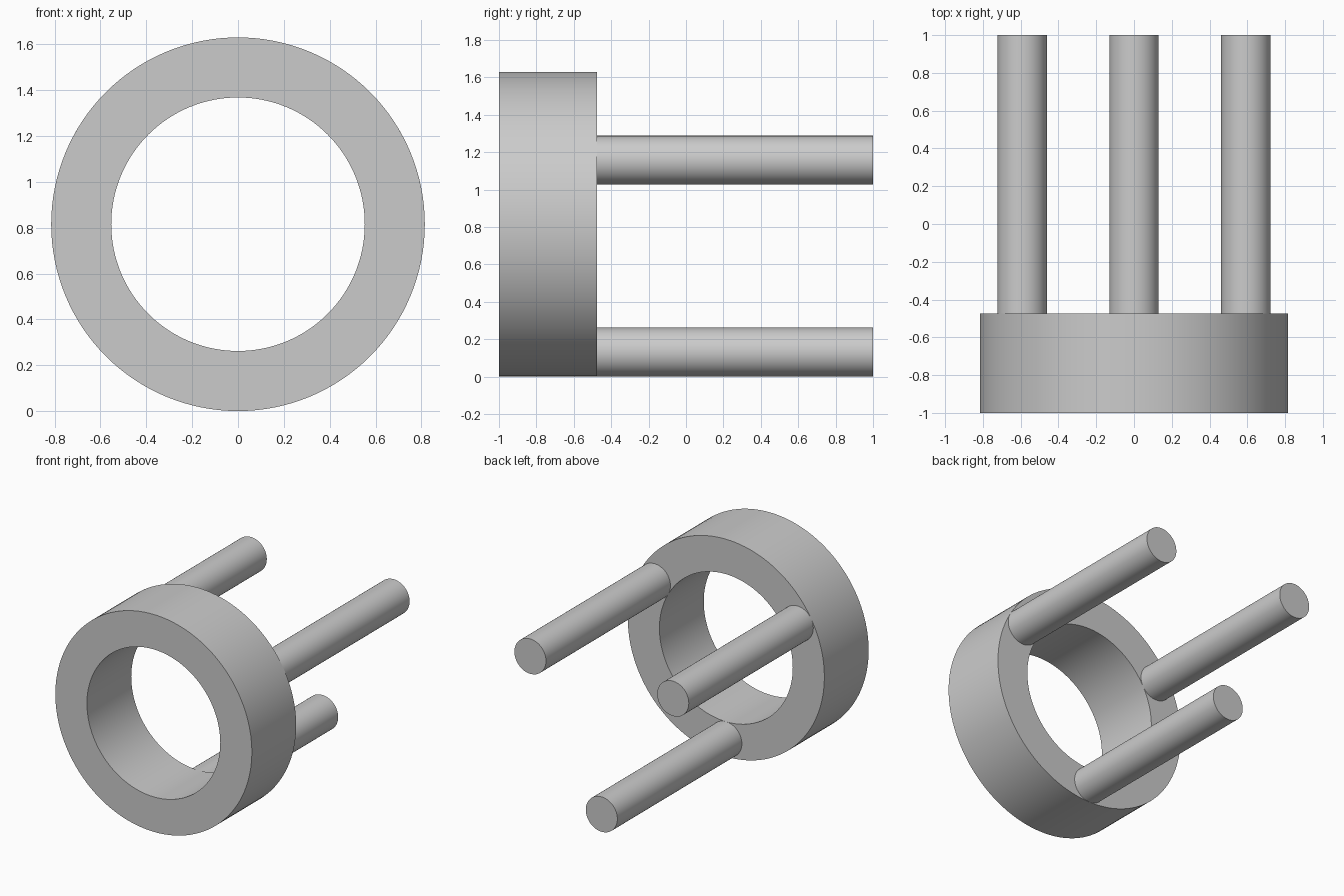
import bpy, bmesh, math
from mathutils import Matrix, Vector

cube = bpy.data.objects.get("Cube")
if cube:
    bpy.data.objects.remove(cube, do_unlink=True)

OUTER, INNER = 0.815, 0.553
FRONT, RING_BACK, PIN_BACK = -1.0, -0.475, 1.0
MID, PIN_R = (OUTER + INNER) / 2, (OUTER - INNER) / 2

grey = bpy.data.materials.new("plain grey")
grey.use_nodes = True
colour = (0.6, 0.6, 0.6, 1)
grey.diffuse_color = colour
grey.node_tree.nodes["Principled BSDF"].inputs["Base Color"].default_value = colour


def finish(name, bm):
    bmesh.ops.recalc_face_normals(bm, faces=bm.faces)
    mesh = bpy.data.meshes.new(name)
    bm.to_mesh(mesh)
    bm.free()
    mesh.materials.append(grey)
    obj = bpy.data.objects.new(name, mesh)
    bpy.context.collection.objects.link(obj)
    bpy.ops.object.select_all(action='DESELECT')
    obj.select_set(True)
    bpy.context.view_layer.objects.active = obj
    bpy.ops.object.shade_smooth_by_angle(angle=math.radians(30))
    return obj


# Ring: a rectangular section spun around the y axis
bm = bmesh.new()
section = [bm.verts.new((r, y, 0)) for r, y in
           ((INNER, FRONT), (OUTER, FRONT), (OUTER, RING_BACK), (INNER, RING_BACK))]
edges = [bm.edges.new((section[i], section[(i + 1) % 4])) for i in range(4)]
bmesh.ops.spin(bm, geom=section + edges, cent=(0, 0, 0), axis=(0, 1, 0),
               angle=math.tau, steps=128, use_merge=True)
bmesh.ops.remove_doubles(bm, verts=bm.verts, dist=0.0001)
bmesh.ops.translate(bm, verts=bm.verts, vec=(0, 0, OUTER))
finish("ring", bm)

# Three round pins standing out from the back of the ring
for name, degrees in (("bottom_pin", -90), ("left_pin", 30), ("right_pin", 150)):
    a = math.radians(degrees)
    centre = Vector((MID * math.cos(a), (RING_BACK + PIN_BACK) / 2,
                     OUTER + MID * math.sin(a)))
    bm = bmesh.new()
    bmesh.ops.create_cone(bm, cap_ends=True, segments=64, radius1=PIN_R, radius2=PIN_R,
                          depth=PIN_BACK - RING_BACK,
                          matrix=Matrix.Translation(centre) @ Matrix.Rotation(math.pi / 2, 4, 'X'))
    finish(name, bm)
